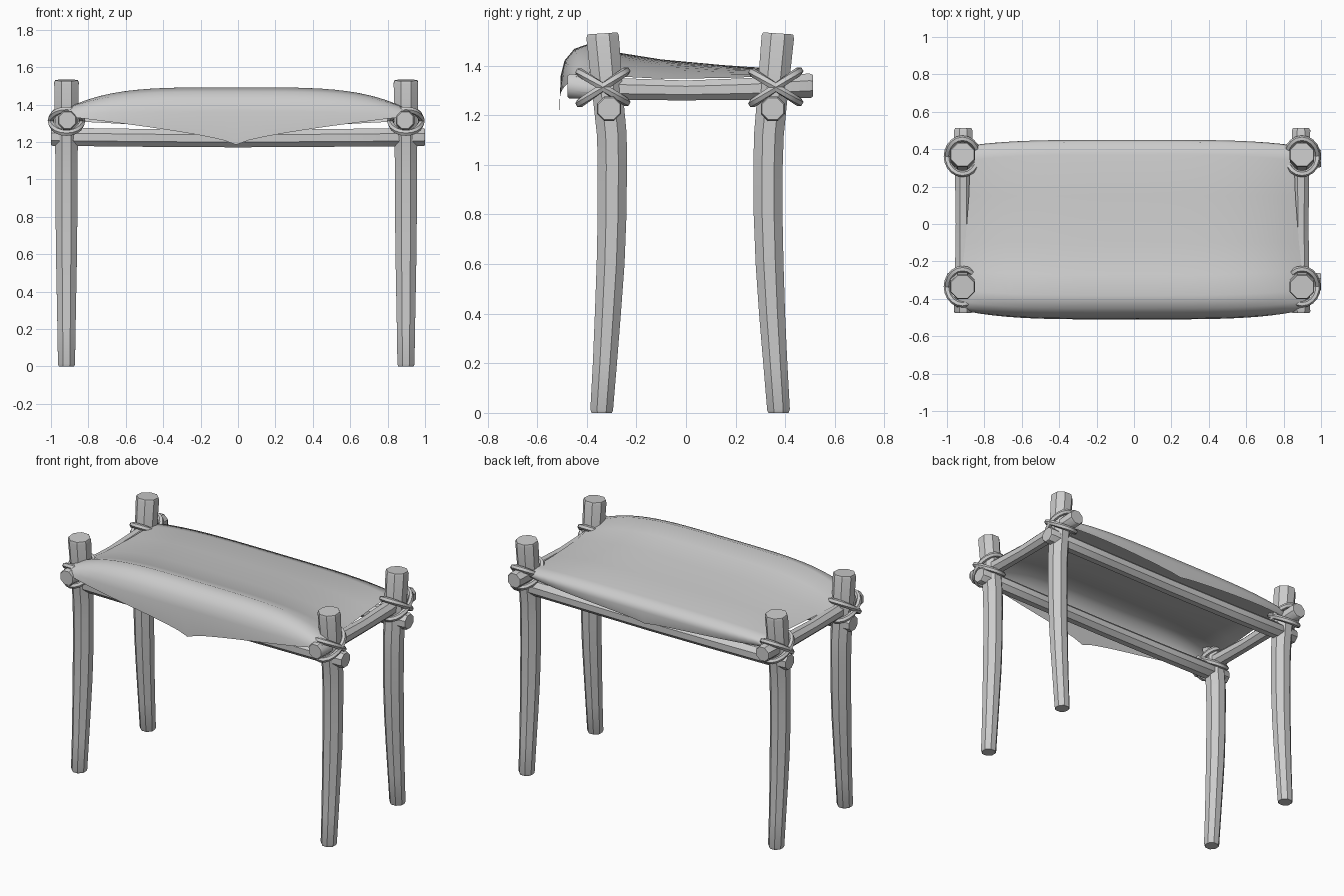
import bpy, bmesh, math
from mathutils import Vector

if "Cube" in bpy.data.objects:
    bpy.data.objects.remove(bpy.data.objects["Cube"])


def finish(bm, name, angle=40):
    bmesh.ops.recalc_face_normals(bm, faces=bm.faces)
    me = bpy.data.meshes.new(name)
    bm.to_mesh(me)
    bm.free()
    ob = bpy.data.objects.new(name, me)
    bpy.context.collection.objects.link(ob)
    bpy.ops.object.select_all(action='DESELECT')
    ob.select_set(True)
    bpy.context.view_layer.objects.active = ob
    bpy.ops.object.shade_smooth_by_angle(angle=math.radians(angle))
    return ob


def tube(name, path, sides=8, closed=False):
    """Sweep a polygon along (x, y, z, radius) points."""
    bm = bmesh.new()
    pts = [Vector(p[:3]) for p in path]
    n = len(pts)
    overall = pts[-1] - pts[0]
    ref = Vector((1, 0, 0)) if abs(overall.z) > 0.5 else Vector((0, 0, 1))
    rings = []
    for i, p in enumerate(pts):
        if closed:
            d = pts[(i + 1) % n] - pts[i - 1]
        else:
            d = pts[min(i + 1, n - 1)] - pts[max(i - 1, 0)]
        d.normalize()
        a = (ref - d * ref.dot(d)).normalized()
        b = d.cross(a)
        ring = []
        for k in range(sides):
            t = 2 * math.pi * (k + 0.5) / sides
            ring.append(bm.verts.new(p + (a * math.cos(t) + b * math.sin(t)) * path[i][3] * 1.03))
        rings.append(ring)
    for i in range(n if closed else n - 1):
        r, s = rings[i], rings[(i + 1) % n]
        for k in range(sides):
            j = (k + 1) % sides
            bm.faces.new((r[k], r[j], s[j], s[k]))
    if not closed:
        bm.faces.new(rings[0])
        bm.faces.new(rings[-1])
    return finish(bm, name)


# Curved posts
HEIGHTS = [0, 0.012, 0.2, 0.4, 0.6, 0.8, 1.0, 1.12, 1.25, 1.515, 1.53]
RADII = [0.043, 0.048, 0.051, 0.055, 0.059, 0.061, 0.062, 0.063, 0.064, 0.069, 0.064]
LEG_Y = {
    "front": [-0.34, -0.34, -0.327, -0.315, -0.304, -0.298, -0.297, -0.299, -0.312, -0.336, -0.337],
    "back": [0.373, 0.373, 0.36, 0.347, 0.337, 0.331, 0.331, 0.334, 0.346, 0.37, 0.371],
}
LEG_X = {"left": -0.917, "right": 0.898}
for fb, ys in LEG_Y.items():
    for lr, x in LEG_X.items():
        tube(f"{fb}_{lr}_leg", [(x, y, z, r) for y, z, r in zip(ys, HEIGHTS, RADII)])

# Long rails
for fb, y in (("front", -0.31), ("back", 0.35)):
    tube(f"{fb}_rail", [(x, y, z, r) for x, z, r in (
        (-1, 1.228, 0.046), (-0.99, 1.228, 0.051), (-0.5, 1.222, 0.05), (0, 1.219, 0.05),
        (0.5, 1.222, 0.05), (0.99, 1.226, 0.051), (1, 1.226, 0.046))])

# Short rails
for lr, x in (("left", -0.913), ("right", 0.893)):
    tube(f"{lr}_rail", [(x, y, z, r) for y, z, r in (
        (-0.477, 1.317, 0.046), (-0.467, 1.317, 0.052), (-0.25, 1.305, 0.046), (0, 1.3, 0.042),
        (0.25, 1.306, 0.046), (0.5, 1.319, 0.052), (0.512, 1.319, 0.046))])

# Crossed rope lashings at each corner
for lr, x in LEG_X.items():
    for fb, y in (("front", -0.335), ("back", 0.362)):
        for i, tilt in enumerate((0.065, -0.06)):
            loop = []
            for k in range(20):
                t = 2 * math.pi * k / 20
                loop.append((x + 0.083 * math.cos(t), y + 0.094 * math.sin(t),
                             1.313 + tilt * math.sin(t), 0.017))
            tube(f"{fb}_{lr}_rope_{i + 1}", loop, 6, True)

# Canvas: blend a raised middle section into a flatter side section (y, z from back to front)
MIDDLE = [(0.44, 1.25), (0.45, 1.33), (0.438, 1.37), (0.37, 1.387), (0.15, 1.402), (-0.1, 1.425),
          (-0.27, 1.452), (-0.38, 1.492), (-0.45, 1.468), (-0.49, 1.42), (-0.505, 1.36), (-0.51, 1.185)]
SIDE = [(0.40, 1.31), (0.42, 1.33), (0.41, 1.35), (0.34, 1.357), (0.15, 1.35), (-0.1, 1.347),
        (-0.25, 1.355), (-0.35, 1.372), (-0.41, 1.37), (-0.435, 1.36), (-0.45, 1.35), (-0.455, 1.34)]
COLS = 28
bm = bmesh.new()
grid = []
for c in range(COLS + 1):
    s = -1 + 2 * c / COLS
    u = abs(s)
    f = 1 - u ** 4
    col = []
    for i, (m, e) in enumerate(zip(MIDDLE, SIDE)):
        y = e[1 - 1] + (m[0] - e[0]) * f
        z = e[1] + (m[1] - e[1]) * f
        if i in (0, len(MIDDLE) - 1):       # pointed hems
            z = m[1] + (e[1] - m[1]) * u ** 0.7
        half = 0.865 + 0.08 * ((0.45 - y) / 0.95) ** 2
        col.append(bm.verts.new((s * half - 0.01, y, z)))
    grid.append(col)
for a, b in zip(grid, grid[1:]):
    for i in range(len(a) - 1):
        bm.faces.new((a[i], a[i + 1], b[i + 1], b[i]))
finish(bm, "canvas_cover", 60)
